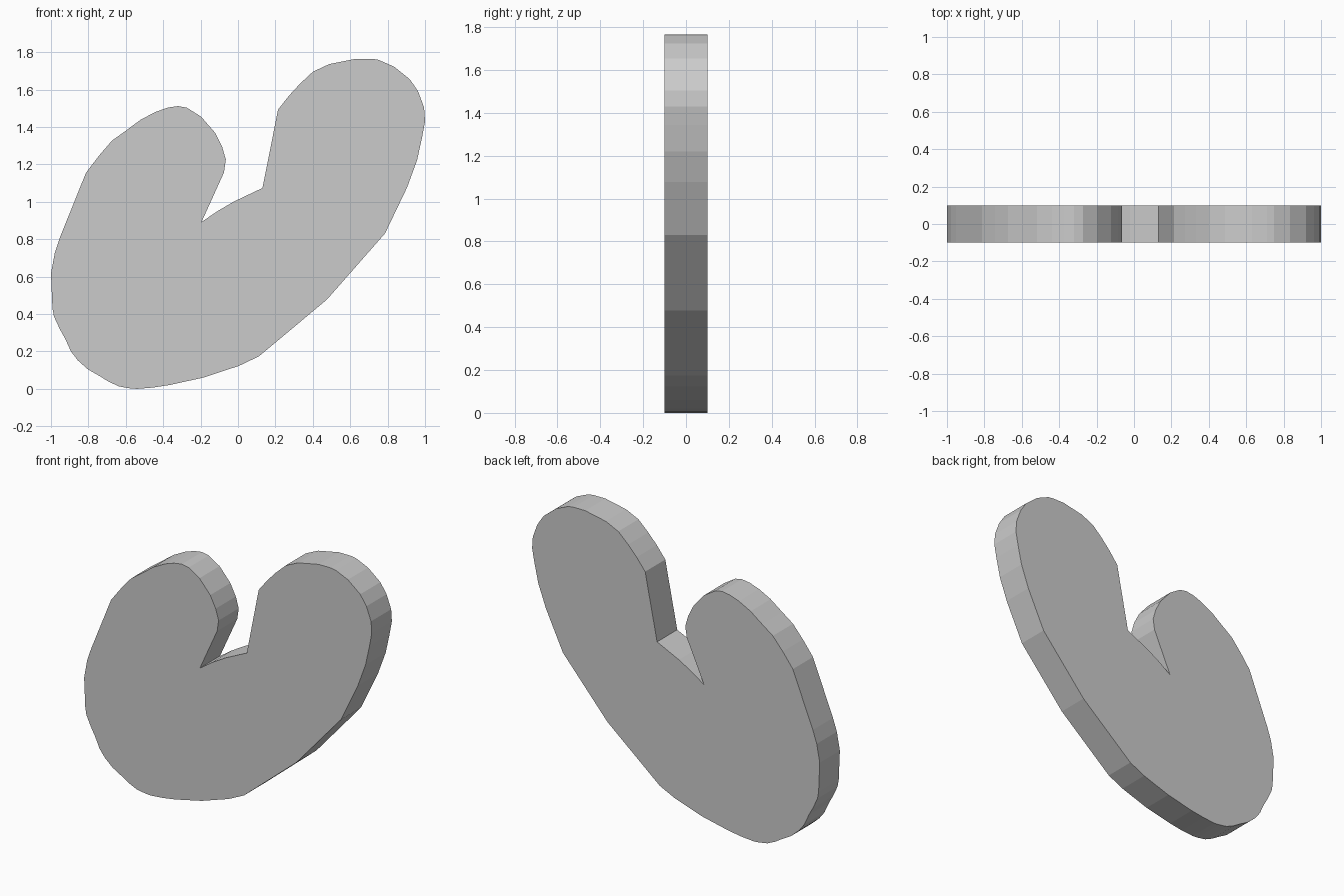
import bpy, bmesh
from mathutils import Vector

HALF_DEPTH = 0.1

# Outline in the XZ plane, one stretch per part of the slab
left_lobe = [
    (-0.195, 0.892), (-0.075, 1.157), (-0.065, 1.226), (-0.085, 1.295), (-0.123, 1.37),
    (-0.198, 1.456), (-0.273, 1.503), (-0.32, 1.512), (-0.374, 1.504), (-0.438, 1.482),
    (-0.519, 1.44), (-0.6, 1.38), (-0.674, 1.327), (-0.743, 1.247), (-0.813, 1.155)]
rounded_base = [
    (-0.952, 0.81), (-0.979, 0.73), (-1.0, 0.617), (-0.992, 0.43), (-0.984, 0.387),
    (-0.952, 0.318), (-0.925, 0.27), (-0.893, 0.2), (-0.856, 0.152), (-0.802, 0.104),
    (-0.727, 0.061), (-0.695, 0.04), (-0.636, 0.013), (-0.578, 0.003), (-0.54, 0.0),
    (-0.455, 0.007), (-0.364, 0.021), (-0.182, 0.061), (0.005, 0.123), (0.112, 0.174)]
right_lobe = [
    (0.476, 0.478), (0.786, 0.831), (0.904, 1.077), (0.957, 1.221), (0.984, 1.344),
    (1.0, 1.43), (0.995, 1.504), (0.963, 1.59), (0.92, 1.654), (0.834, 1.723),
    (0.749, 1.76), (0.711, 1.765), (0.631, 1.765), (0.487, 1.736), (0.401, 1.696),
    (0.332, 1.632), (0.273, 1.568), (0.214, 1.493)]
notch_floor = [(0.131, 1.074), (-0.021, 1.002), (-0.112, 0.949)]

# Extrude the outline through the thickness
bm = bmesh.new()
outline = left_lobe + rounded_base + right_lobe + notch_floor
face = bm.faces.new([bm.verts.new((x, -HALF_DEPTH, z)) for x, z in outline])
ext = bmesh.ops.extrude_face_region(bm, geom=[face], use_keep_orig=True)
moved = [g for g in ext["geom"] if isinstance(g, bmesh.types.BMVert)]
bmesh.ops.translate(bm, verts=moved, vec=Vector((0, 2 * HALF_DEPTH, 0)))
bmesh.ops.recalc_face_normals(bm, faces=bm.faces)

mesh = bpy.data.meshes.new("lobed_slab")
bm.to_mesh(mesh)
bm.free()
bpy.context.collection.objects.link(bpy.data.objects.new("lobed_slab", mesh))
